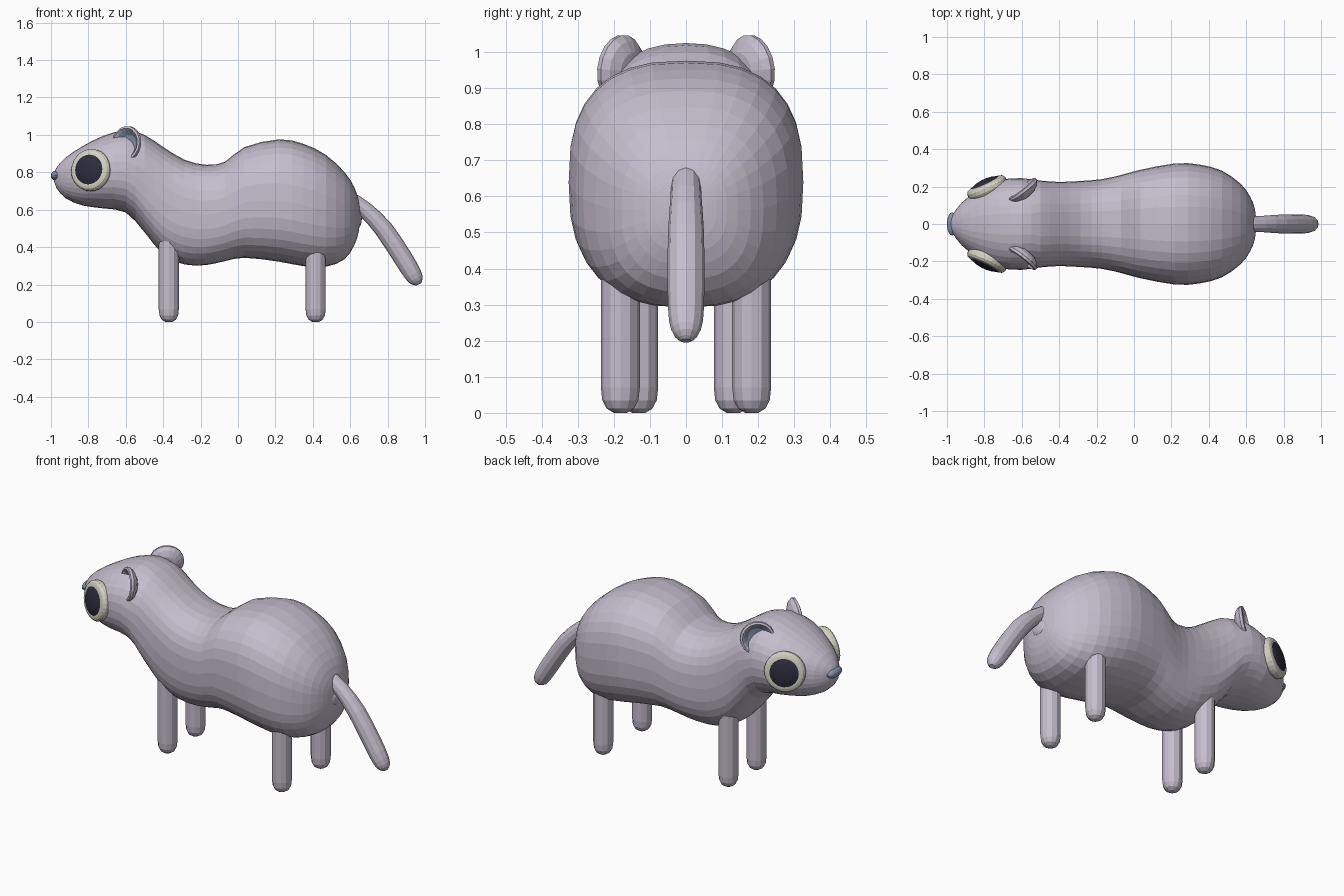
import bpy
import bmesh
from math import sin, cos, pi, copysign
from mathutils import Vector

cube = bpy.data.objects.get("Cube")
if cube:
    bpy.data.objects.remove(cube, do_unlink=True)


def material(name, colour):
    m = bpy.data.materials.new(name)
    m.use_nodes = True
    m.diffuse_color = (*colour, 1)
    m.node_tree.nodes["Principled BSDF"].inputs["Base Color"].default_value = (*colour, 1)
    return m


fur = material("lilac fur", (0.56, 0.51, 0.61))
blue = material("blue grey skin", (0.25, 0.29, 0.42))
cream = material("cream eye rim", (0.65, 0.64, 0.54))
dark = material("dark pupil", (0.025, 0.025, 0.045))


def loft(name, rings, mats, rule=None):
    """Skin a list of equal rings, cap both ends, and colour faces by ring number."""
    bm = bmesh.new()
    rows = [[bm.verts.new(p) for p in ring] for ring in rings]
    n = len(rows[0])
    for i, (a, b) in enumerate(zip(rows, rows[1:])):
        for j in range(n):
            k = (j + 1) % n
            f = bm.faces.new((a[j], a[k], b[k], b[j]))
            f.material_index = rule(i) if rule else 0
    bm.faces.new(rows[0][::-1])
    end = bm.faces.new(rows[-1])
    end.material_index = rule(len(rows) - 1) if rule else 0
    bmesh.ops.recalc_face_normals(bm, faces=bm.faces)
    me = bpy.data.meshes.new(name)
    bm.to_mesh(me)
    bm.free()
    for m in mats:
        me.materials.append(m)
    ob = bpy.data.objects.new(name, me)
    bpy.context.collection.objects.link(ob)
    return ob


def lathe(name, profile, loc, axis, mats, rule=None, sides=12):
    """Turn a (radius, height) profile about an axis through loc."""
    q = Vector(axis).to_track_quat('Z', 'Y')
    turns = [2 * pi * j / sides for j in range(sides)]
    rings = [[Vector(loc) + q @ Vector((r * cos(t), r * sin(t), h)) for t in turns]
             for r, h in profile]
    return loft(name, rings, mats, rule)


def smooth_path(points, steps):
    """Catmull-Rom resampling of tuples of any length."""
    pts = [points[0]] + points + [points[-1]]
    out = []
    for a, b, c, d in zip(pts, pts[1:], pts[2:], pts[3:]):
        for s in range(steps):
            t = s / steps
            out.append([q + 0.5 * t * (r - p + t * (2*p - 5*q + 4*r - s2 + t * (3*(q - r) + s2 - p)))
                        for p, q, r, s2 in zip(a, b, c, d)])
    return out + [list(points[-1])]


# Body and head: x, top, bottom, half width
stations = [
    (-0.985, 0.79, 0.76, 0.015), (-0.97, 0.825, 0.715, 0.05),
    (-0.92, 0.88, 0.66, 0.115), (-0.83, 0.94, 0.622, 0.185),
    (-0.72, 0.995, 0.607, 0.235), (-0.6, 1.025, 0.585, 0.245),
    (-0.5, 1.0, 0.48, 0.232), (-0.4, 0.935, 0.36, 0.225),
    (-0.286, 0.867, 0.307, 0.23), (-0.17, 0.84, 0.304, 0.24),
    (-0.07, 0.856, 0.325, 0.262), (0.035, 0.935, 0.343, 0.29),
    (0.22, 0.976, 0.322, 0.324), (0.35, 0.952, 0.298, 0.318),
    (0.47, 0.893, 0.295, 0.285), (0.57, 0.8, 0.335, 0.215),
    (0.622, 0.72, 0.41, 0.145), (0.645, 0.65, 0.48, 0.085),
    (0.652, 0.6, 0.54, 0.035)]


def body_ring(x, top, bottom, half, sides=32):
    e = 2 / (2.25 if x < -0.5 else 2.6)
    ring = []
    for j in range(sides):
        t = 2 * pi * j / sides
        c, s = cos(t), sin(t)
        ring.append((x, half * copysign(abs(c) ** e, c),
                     (top + bottom) / 2 + (top - bottom) / 2 * copysign(abs(s) ** e, s)))
    return ring


loft("body", [body_ring(*s) for s in smooth_path(stations, 2)], [fur])

# Tail: x, z, radius along a drooping path
tail = smooth_path([(0.6, 0.655, 0.04), (0.68, 0.6, 0.043), (0.78, 0.495, 0.05),
                    (0.88, 0.345, 0.051), (0.935, 0.255, 0.047),
                    (0.957, 0.217, 0.034), (0.965, 0.2, 0.014)], 2)
rings = []
for i, (x, z, r) in enumerate(tail):
    a, b = tail[max(i - 1, 0)], tail[min(i + 1, len(tail) - 1)]
    d = Vector((b[0] - a[0], 0, b[1] - a[1])).normalized()
    side, up = Vector((0, 1, 0)), Vector((-d.z, 0, d.x))
    rings.append([Vector((x, 0, z)) + r * (cos(k * pi / 6) * side + sin(k * pi / 6) * up)
                  for k in range(12)])
loft("tail", rings, [fur])


def ball(name, loc, size, mat):
    bpy.ops.mesh.primitive_uv_sphere_add(segments=16, ring_count=10, radius=1, location=loc)
    ob = bpy.context.object
    ob.name = name
    ob.scale = size
    ob.data.materials.append(mat)


ball("tail_base", (0.642, 0, 0.55), (0.02, 0.052, 0.045), fur)
ball("nose", (-0.973, 0, 0.782), (0.027, 0.062, 0.027), blue)

# Paired parts
leg_profile = [(0.018, 0), (0.038, 0.012), (0.05, 0.035), (0.054, 0.07), (0.054, 0.48)]
eye_profile = [(0.1, -0.04), (0.113, -0.012), (0.112, 0.006), (0.103, 0.018), (0.092, 0.022),
               (0.08, 0.024), (0.055, 0.034), (0.028, 0.039), (0.006, 0.041)]
ear_profile = [(0.01, -0.034), (0.05, -0.028), (0.08, -0.012), (0.095, 0.008), (0.093, 0.022),
               (0.082, 0.026), (0.072, 0.014), (0.05, -0.004), (0.01, -0.012)]

for y, label in ((-1, "near"), (1, "far")):
    lathe("front_leg_" + label, leg_profile, (-0.37, y * 0.131, 0), (0, 0, 1), [fur])
    lathe("back_leg_" + label, leg_profile, (0.415, y * 0.182, 0), (0, 0, 1), [fur])
    lathe("eye_" + label, eye_profile, (-0.788, y * 0.2, 0.812), (-0.42, y * 0.9, 0.12),
          [cream, dark], lambda i: int(i >= 5), 28)
    lathe("ear_" + label, ear_profile, (-0.588, y * 0.172, 0.952), (-0.6, y * 0.78, 0.12),
          [fur, blue], lambda i: int(i >= 6), 18)
